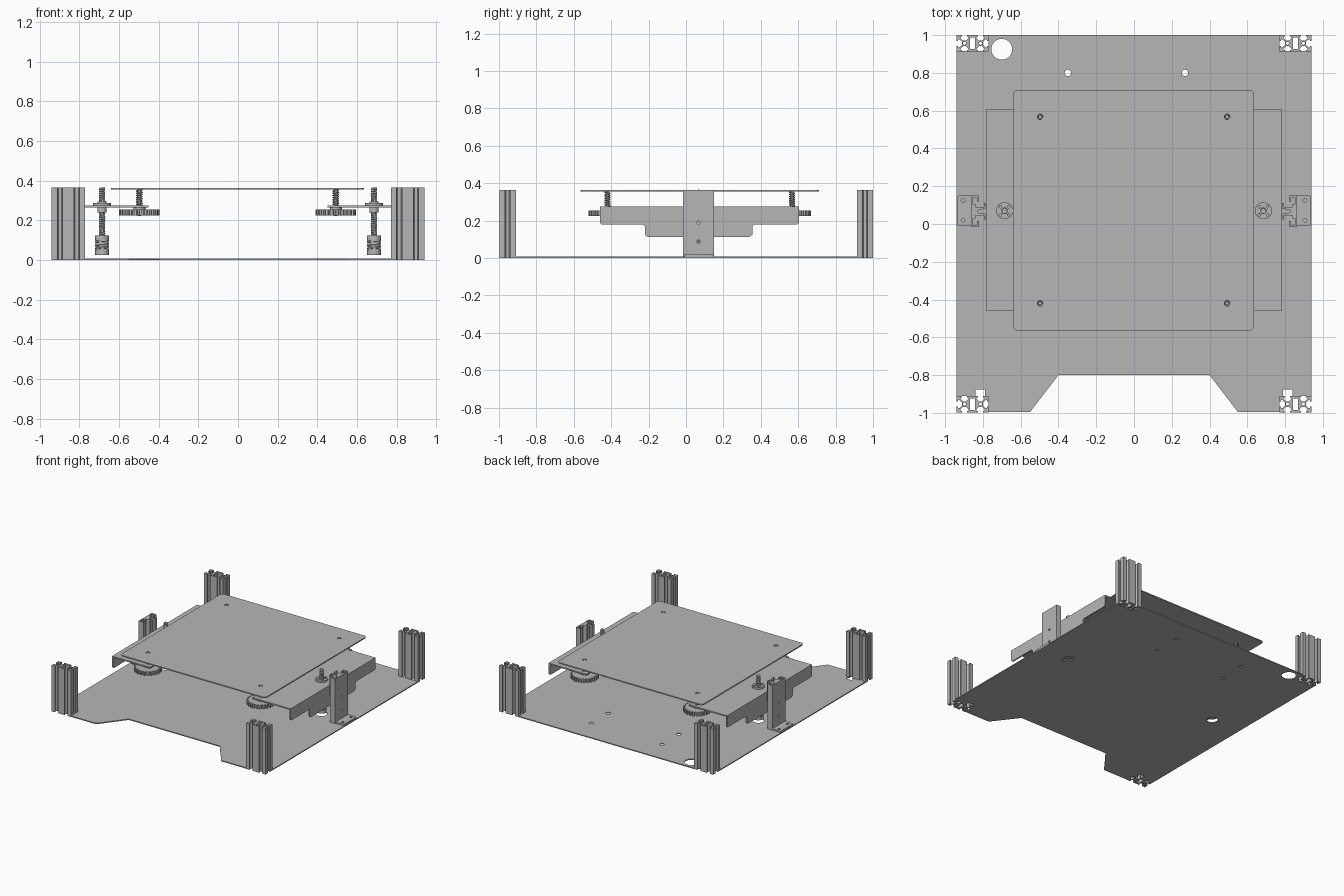
import bpy, math
from math import pi, cos, sin

if "Cube" in bpy.data.objects:
    bpy.data.objects.remove(bpy.data.objects["Cube"])

grey = bpy.data.materials.new("mid grey")
grey.use_nodes = True
grey.diffuse_color = (0.47, 0.47, 0.47, 1)
grey.node_tree.nodes["Principled BSDF"].inputs["Base Color"].default_value = (0.47, 0.47, 0.47, 1)


def finish(ob):
    """Turn a curve into a mesh, give it the colour and smooth its round sides."""
    if ob.type == 'CURVE':
        bpy.context.view_layer.update()
        deps = bpy.context.evaluated_depsgraph_get()
        mesh = bpy.data.meshes.new_from_object(ob.evaluated_get(deps))
        new = bpy.data.objects.new("part", mesh)
        new.matrix_world = ob.matrix_world.copy()
        name = ob.name
        bpy.data.objects.remove(ob)
        new.name = name
        bpy.context.collection.objects.link(new)
        ob = new
    ob.data.materials.clear()
    ob.data.materials.append(grey)
    bpy.ops.object.select_all(action='DESELECT')
    ob.select_set(True)
    bpy.context.view_layer.objects.active = ob
    bpy.ops.object.shade_smooth_by_angle(angle=math.radians(35))
    return ob


def curve(name, dims):
    cu = bpy.data.curves.new(name, 'CURVE')
    cu.dimensions = dims
    ob = bpy.data.objects.new(name, cu)
    bpy.context.collection.objects.link(ob)
    return ob


def add_line(cu, pts, closed):
    s = cu.splines.new('POLY')
    s.points.add(len(pts) - 1)
    for p, co in zip(s.points, pts):
        p.co = (*co, 1) if len(co) == 3 else (*co, 0, 1)
    s.use_cyclic_u = closed


def slab(name, outlines, low, high, along_x=False, at=(0, 0)):
    """Extrude outlines (first outer, others holes) along z, or y-z outlines along x."""
    ob = curve(name, '2D')
    ob.data.fill_mode = 'BOTH'
    ob.data.extrude = (high - low) / 2
    for pts in outlines:
        add_line(ob.data, pts, True)
    mid = (low + high) / 2
    if along_x:
        ob.rotation_euler = (pi / 2, 0, pi / 2)
        ob.location = (mid, 0, 0)
    else:
        ob.location = (*at, mid)
    return finish(ob)


def circle(x, y, r, n=28):
    return [(x + r * cos(2 * pi * i / n), y + r * sin(2 * pi * i / n)) for i in range(n)]


def box(x0, x1, y0, y1):
    return [(x0, y0), (x1, y0), (x1, y1), (x0, y1)]


def round_box(x0, x1, y0, y1, r):
    corners = [(x1 - r, y1 - r), (x0 + r, y1 - r), (x0 + r, y0 + r), (x1 - r, y0 + r)]
    return [(cx + r * cos(pi / 2 * (k + i / 5)), cy + r * sin(pi / 2 * (k + i / 5)))
            for k, (cx, cy) in enumerate(corners) for i in range(6)]


def cyl(name, x, y, low, high, r):
    bpy.ops.mesh.primitive_cylinder_add(vertices=24, radius=r, depth=high - low,
                                        location=(x, y, (low + high) / 2))
    bpy.context.object.name = name
    return finish(bpy.context.object)


def helix(name, x, y, low, high, r, turns, wire):
    ob = curve(name, '3D')
    n = int(turns * 14)
    add_line(ob.data, [(r * cos(2 * pi * turns * i / n), r * sin(2 * pi * turns * i / n),
                        low + (high - low) * i / n) for i in range(n + 1)], False)
    ob.data.bevel_depth = wire
    ob.data.bevel_resolution = 1
    ob.data.use_fill_caps = True
    ob.location = (x, y, 0)
    return finish(ob)


# Base plate with post cut-outs, front recess and holes
half = [(0.4, -0.8), (0.55, -0.995), (0.77, -0.995), (0.77, -0.91), (0.79, -0.91),
        (0.79, -0.875), (0.84, -0.875), (0.84, -0.91), (0.94, -0.91),
        (0.94, 0.915), (0.77, 0.915), (0.77, 1.0)]
outline = half + [(-x, y) for x, y in reversed(half)]
holes = [circle(-0.7, 0.925, 0.055)]
holes += [circle(x, y, 0.017) for x in (-0.35, 0.27) for y in (0.59, 0.8)]
holes += [circle(x, 0.07, 0.042) for x in (-0.685, 0.685)]
slab("base_plate", [outline] + holes, 0, 0.008)

# Slotted corner posts
W, D = 0.085, 0.0435
SLOT = [(-0.013, 0), (-0.013, 0.008), (-0.021, 0.008), (-0.021, 0.016), (-0.008, 0.029)]
SLOT += [(-t, d) for t, d in reversed(SLOT)]


def post_outline():
    pts = []
    sides = [((-W, -D), (1, 0), (W - 0.0425, W + 0.0425)), ((W, -D), (0, 1), (D,)),
             ((W, D), (-1, 0), (W - 0.0425, W + 0.0425)), ((-W, D), (0, -1), (D,))]
    for (x, y), (dx, dy), centres in sides:
        pts.append((x, y))
        for c in centres:
            pts += [(x + dx * (c + t) - dy * d, y + dy * (c + t) + dx * d) for t, d in SLOT]
    return pts


cavities = [box(-0.014, 0.014, -0.03, 0.03)] + [circle(s * 0.0425, 0, 0.008, 12) for s in (-1, 1)]
for side, sx in (("left", 1), ("right", -1)):
    for end, y in (("front", -0.9535), ("back", 0.9565)):
        slab(f"{end}_{side}_post", [post_outline()] + cavities, 0, 0.365, at=(sx * 0.855, y))

# Heated bed
SCREWS = [(x, y) for x in (-0.497, 0.493) for y in (-0.42, 0.567)]
slab("bed_plate", [round_box(-0.64, 0.635, -0.565, 0.71, 0.025)]
     + [circle(x, y, 0.015, 16) for x, y in SCREWS], 0.355, 0.364)

# Levelling screws, springs and toothed knobs
TEETH = 24
gear = [(r * cos(2 * pi * (i + o) / TEETH), r * sin(2 * pi * (i + o) / TEETH))
        for i in range(TEETH) for o, r in ((0, 0.102), (0.45, 0.102), (0.55, 0.088), (0.9, 0.088))]
for x, y in SCREWS:
    cyl("levelling_screw", x, y, 0.222, 0.361, 0.009)
    helix("levelling_spring", x, y, 0.276, 0.354, 0.014, 7, 0.0035)
    slab("levelling_knob", [gear], 0.225, 0.255, at=(x, y))
    cyl("knob_hub", x, y, 0.252, 0.266, 0.03)

# Folded bed brackets, lead screws and guide uprights on both sides
drop = [(-0.46, 0.275), (-0.46, 0.19), (-0.45, 0.18), (-0.23, 0.18), (-0.22, 0.17),
        (-0.22, 0.125), (-0.205, 0.112), (0.34, 0.112), (0.355, 0.125), (0.355, 0.17),
        (0.365, 0.18), (0.595, 0.18), (0.605, 0.19), (0.605, 0.275)]
for side, s in (("left", 1), ("right", -1)):
    def span(a, b):
        return sorted((s * a, s * b))

    sx, sy = s * 0.685, 0.07
    x0, x1 = span(0.45, 0.783)
    slab(side + "_bracket_top", [box(x0, x1, -0.46, 0.605), circle(sx, sy, 0.025)], 0.265, 0.275)
    slab(side + "_bracket_flange", [drop], *span(0.773, 0.784), along_x=True)

    # Lead screw with nut and flexible coupler
    cyl(side + "_lead_screw", sx, sy, 0.1, 0.365, 0.013)
    helix(side + "_screw_thread", sx, sy, 0.125, 0.362, 0.0125, 22, 0.004)
    slab(side + "_nut_flange", [circle(0, 0, 0.045)]
         + [circle(0.031 * cos(a), 0.031 * sin(a), 0.007, 12)
            for a in (pi / 4, 3 * pi / 4, 5 * pi / 4, 7 * pi / 4)], 0.275, 0.288, at=(sx, sy))
    cyl(side + "_nut_body", sx, sy, 0.24, 0.295, 0.023)
    cyl(side + "_coupler_bottom", sx, sy, 0.025, 0.05, 0.036)
    cyl(side + "_coupler_core", sx, sy, 0.045, 0.105, 0.032)
    helix(side + "_coupler_spiral", sx, sy, 0.05, 0.1, 0.03, 3, 0.006)
    cyl(side + "_coupler_top", sx, sy, 0.1, 0.125, 0.036)

    # Channel upright with guide rail and foot
    slab(side + "_upright_web", [box(-0.015, 0.15, 0.008, 0.363),
                                 circle(0.067, 0.088, 0.009, 16), circle(0.067, 0.19, 0.009, 16)],
         *span(0.853, 0.863), along_x=True)
    for y in (-0.015, 0.14):
        x0, x1 = span(0.825, 0.855)
        slab(side + "_upright_wall", [box(x0, x1, y, y + 0.01)], 0.008, 0.363)
        x0, x1 = span(0.82, 0.83)
        slab(side + "_upright_lip", [box(x0, x1, *((y, y + 0.03) if y < 0 else (0.12, 0.15)))],
             0.008, 0.363)
    rail = [(0.853, 0.03), (0.84, 0.03), (0.84, 0.045), (0.795, 0.045), (0.795, 0.025),
            (0.787, 0.025), (0.787, 0.055), (0.825, 0.06), (0.825, 0.075), (0.787, 0.08),
            (0.787, 0.11), (0.795, 0.11), (0.795, 0.09), (0.84, 0.09), (0.84, 0.105), (0.853, 0.105)]
    slab(side + "_guide_rail", [[(s * x, y) for x, y in rail]], 0.2, 0.363)
    x0, x1 = span(0.855, 0.937)
    slab(side + "_upright_foot", [round_box(x0, x1, -0.01, 0.15, 0.01)]
         + [circle(s * 0.905, y, 0.01, 16) for y in (0.02, 0.125)], 0.008, 0.02)
